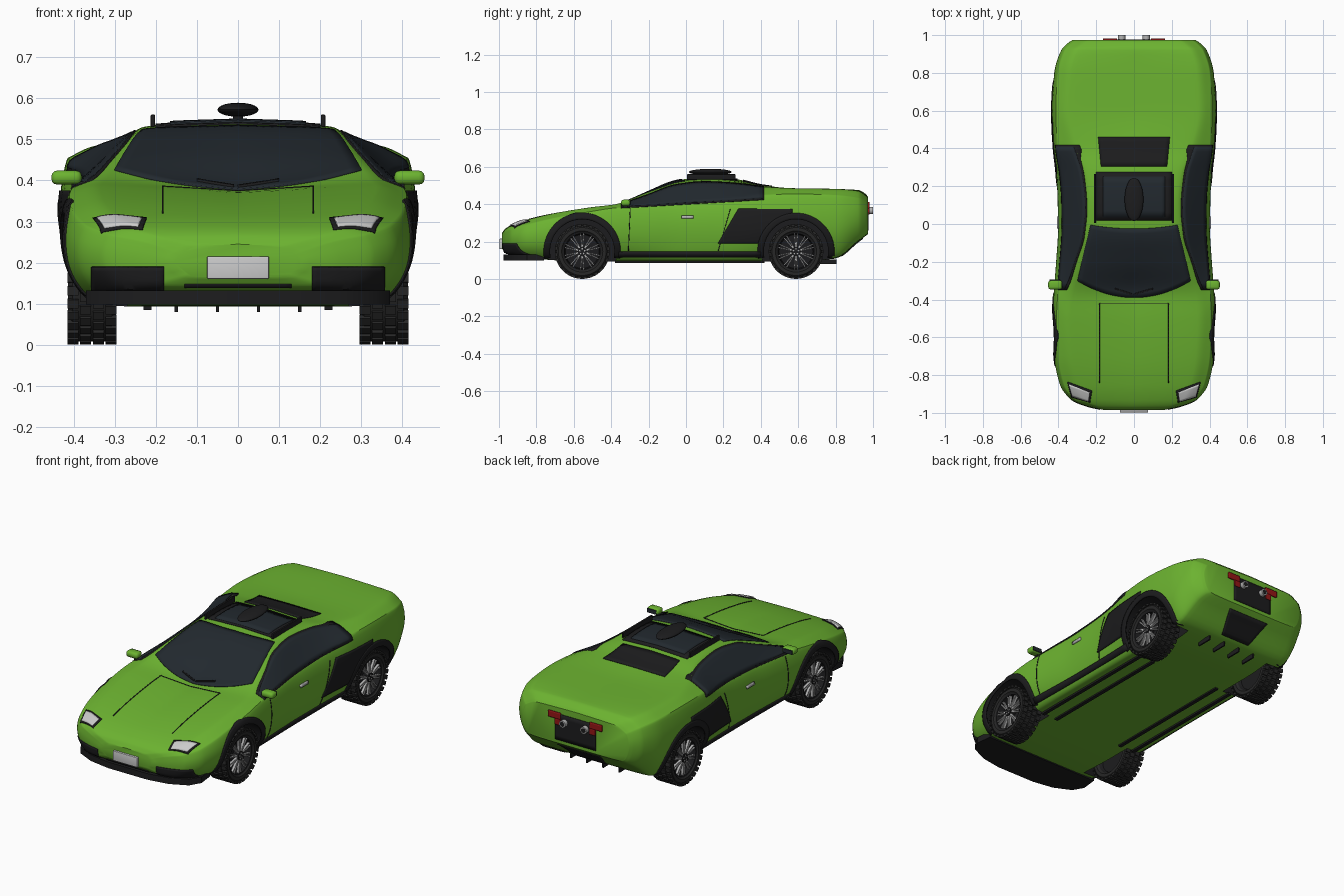
import bpy, bmesh, math
from mathutils import Vector, Matrix
from mathutils.bvhtree import BVHTree

if "Cube" in bpy.data.objects:
    bpy.data.objects.remove(bpy.data.objects["Cube"])


def material(name, *rgb):
    m = bpy.data.materials.new(name)
    m.diffuse_color = (*rgb, 1)
    m.use_nodes = True
    m.node_tree.nodes["Principled BSDF"].inputs["Base Color"].default_value = m.diffuse_color
    return m


GREEN = material("green_paint", .15, .45, .03)
BLACK = material("black_trim", .012, .012, .013)
GLASS = material("dark_glass", .016, .022, .028)
RUBBER = material("rubber", .02, .02, .02)
SILVER = material("silver", .45, .45, .45)
WHITE = material("lamp_white", .75, .75, .73)
RED = material("lamp_red", .3, .008, .008)


def add(name, verts, faces, mat, mirror=False):
    me = bpy.data.meshes.new(name)
    me.from_pydata([tuple(v) for v in verts], [], faces)
    me.materials.append(mat)
    ob = bpy.data.objects.new(name, me)
    bpy.context.collection.objects.link(ob)
    if mirror:
        ob.modifiers.new("mirror", 'MIRROR')
    return ob


def from_bm(name, bm, mat, mirror=False):
    ob = add(name, [], [], mat, mirror)
    bmesh.ops.recalc_face_normals(bm, faces=bm.faces)
    bm.to_mesh(ob.data)
    bm.free()
    return ob


def box(name, c, s, mat, mirror=False, bevel=0):
    bm = bmesh.new()
    bmesh.ops.create_cube(bm, size=1, matrix=Matrix.Translation(c) @ Matrix.Diagonal((*s, 1)))
    if bevel:
        bmesh.ops.bevel(bm, geom=bm.edges[:], offset=bevel, segments=3, profile=.5, affect='EDGES')
    return from_bm(name, bm, mat, mirror)


def ball(name, c, s, mat, mirror=False):
    bm = bmesh.new()
    bmesh.ops.create_uvsphere(bm, u_segments=24, v_segments=14, radius=1,
                              matrix=Matrix.Translation(c) @ Matrix.Diagonal((*s, 1)))
    return from_bm(name, bm, mat, mirror)


def rod(name, c, r, length, axis, mat, mirror=False, n=20):
    bm = bmesh.new()
    rot = Vector((0, 0, 1)).rotation_difference(Vector(axis)).to_matrix().to_4x4()
    bmesh.ops.create_cone(bm, cap_ends=True, segments=n, radius1=r, radius2=r, depth=length,
                          matrix=Matrix.Translation(c) @ rot)
    return from_bm(name, bm, mat, mirror)


def curve(pts, x):
    """Monotone cubic through rows of (x, values...)."""
    i = max(k for k in range(len(pts) - 1) if k == 0 or pts[k][0] <= x)
    h = pts[i + 1][0] - pts[i][0]
    t = (x - pts[i][0]) / h
    out = []
    for c in range(1, len(pts[0])):
        d = [(b[c] - a[c]) / (b[0] - a[0]) for a, b in zip(pts, pts[1:])]
        def slope(k):
            if k == 0 or k == len(d):
                return d[min(k, len(d) - 1)]
            a, b = d[k - 1], d[k]
            return 2 * a * b / (a + b) if a * b > 0 else 0
        p, q = pts[i][c], pts[i + 1][c]
        out.append((2*t**3 - 3*t*t + 1) * p + (t**3 - 2*t*t + t) * h * slope(i)
                   + (3*t*t - 2*t**3) * q + (t**3 - t*t) * h * slope(i + 1))
    return out


# Body stations: y, floor z, floor half width, half width, belt z, roof half width, roof edge z, centre z
ST = [(-.985, .165, .13, .16, .22, .11, .24, .245), (-.965, .14, .23, .25, .25, .2, .265, .27),
      (-.93, .13, .30, .335, .268, .27, .287, .29), (-.85, .115, .35, .395, .29, .31, .317, .317),
      (-.7, .1, .37, .425, .325, .34, .354, .347), (-.5, .093, .37, .433, .36, .35, .387, .37),
      (-.38, .093, .37, .428, .378, .335, .402, .377), (-.2, .093, .37, .415, .387, .285, .468, .468),
      (-.03, .093, .37, .405, .395, .247, .523, .531), (.13, .093, .37, .407, .405, .237, .535, .543),
      (.27, .093, .37, .415, .42, .255, .523, .533), (.41, .093, .37, .43, .445, .315, .495, .502),
      (.6, .093, .37, .437, .452, .355, .486, .482), (.8, .11, .37, .425, .445, .345, .483, .48),
      (.92, .2, .345, .388, .43, .31, .472, .476), (.96, .23, .32, .35, .41, .27, .447, .455),
      (.973, .24, .3, .33, .40, .25, .435, .44)]


def ring(y):
    zb, wb, w, zt, wr, zr, zc = curve(ST, y)
    h, wf = zt - zb, w - .018
    p = [(0, zb), (wb * .9, zb), (wb, zb + .012), (w - .008, zb + .35 * h), (w, zb + .7 * h), (wf, zt),
         (wf + (wr - wf) * .2, zt + (zr - zt) * .2), (wr + (wf - wr) * .12, zr - (zr - zt) * .12),
         (wr * .92, zr + (zc - zr) * .12), (0, zc)]
    for _ in range(2):
        q = [p[0]]
        for a, b in zip(p, p[1:]):
            q += [(a[0]*.75 + b[0]*.25, a[1]*.75 + b[1]*.25), (a[0]*.25 + b[0]*.75, a[1]*.25 + b[1]*.75)]
        p = q + [p[-1]]
    return [Vector((x, y, z)) for x, z in p] + [Vector((-x, y, z)) for x, z in p[-2:0:-1]]


ys = [a[0] + (b[0] - a[0]) * k / 5 for a, b in zip(ST, ST[1:]) for k in range(5)] + [ST[-1][0]]
rings = [ring(y) for y in ys]
n = len(rings[0])
verts = [v for r in rings for v in r]
faces = [(i*n + j, i*n + (j+1) % n, (i+1)*n + (j+1) % n, (i+1)*n + j)
         for i in range(len(ys) - 1) for j in range(n)]
faces += [tuple(range(n)), tuple(range((len(ys)-1)*n, len(ys)*n))]
TREE = BVHTree.FromPolygons(verts, faces)
bm = bmesh.new()
tmp = add("tmp", verts, faces, GREEN)
bm.from_mesh(tmp.data)
bpy.data.objects.remove(tmp)
body = from_bm("body", bm, GREEN)
body.data.materials.append(BLACK)

# Wheel arches cut from the body
WY, WZ = (-.555, .588), .147
bm = bmesh.new()
for y in WY:
    for s in (-1, 1):
        bmesh.ops.create_cone(bm, cap_ends=True, segments=48, radius1=.185, radius2=.185, depth=.26,
                              matrix=Matrix.Translation((s*.4, y, WZ)) @ Matrix.Rotation(math.pi/2, 4, 'Y'))
cutter = from_bm("arch_cutter", bm, BLACK)
cutter.hide_render = True
mod = body.modifiers.new("arches", 'BOOLEAN')
mod.operation, mod.object, mod.solver = 'DIFFERENCE', cutter, 'EXACT'
bpy.context.view_layer.objects.active = body
bpy.ops.object.modifier_apply(modifier="arches")
bpy.data.objects.remove(cutter)
for p in body.data.polygons:
    c = p.center
    arch = abs(c.x) > .26 and min(math.hypot(c.y - y, c.z - WZ) for y in WY) < .1855
    p.material_index = 1 if arch else 0

TOP, SIDE, FRONT, REAR, UNDER = map(Vector, ((0, 0, -1), (-1, 0, 0), (0, 1, 0), (0, -1, 0), (0, 0, 1)))


def panel(name, f, d, mat, mirror=False, nu=16, nv=6, off=.004):
    """Panel laid onto the body: f(u, v) gives the 2D outline, projected along d."""
    vs = []
    for i in range(nu + 1):
        for j in range(nv + 1):
            a, b = f(i / nu, j / nv)
            o = Vector((a, b, 0)) if d.z else Vector((0, a, b)) if d.x else Vector((a, 0, b))
            hit = TREE.ray_cast(o - d * 2, d)
            if hit[0] is None:
                hit = TREE.find_nearest(o - d * .4)
            nor = hit[1] if hit[1].dot(d) < 0 else -hit[1]
            vs.append(hit[0] + nor * off)
    m = nv + 1
    fs = [(i*m + j, (i+1)*m + j, (i+1)*m + j+1, i*m + j+1) for i in range(nu) for j in range(nv)]
    a, b, c = (vs[k] for k in fs[len(fs) // 2][:3])
    if (b - a).cross(c - b).dot(d) > 0:
        fs = [g[::-1] for g in fs]
    ob = add(name, vs, fs, mat)
    sol = ob.modifiers.new("thickness", 'SOLIDIFY')
    sol.thickness, sol.offset = off + .002, -1
    if mirror:
        ob.modifiers.new("mirror", 'MIRROR')
    return ob


def quad(p, q, r, s):
    return lambda u, v: tuple((p[k]*(1-u) + q[k]*u) * (1-v) + (s[k]*(1-u) + r[k]*u) * v for k in (0, 1))


def rect(a0, b0, a1, b1):
    return quad((a0, b0), (a1, b0), (a1, b1), (a0, b1))


# Glass
def windshield(u, v):
    s = 2*u - 1
    return s * (.3 - .07*v), (-.39 + .09*s*s) * (1-v) + (-.025 + .02*s*s) * v


def side_glass(grow):
    edge = [(-.36, .39), (-.2, .447), (-.05, .5), (.1, .515), (.25, .508), (.42, .488)]
    def f(u, v):
        y = -.34 - grow + (.75 + 2*grow) * u
        lo, hi = .386 + .045*u - grow, curve(edge, y)[0] + grow * .7
        return y, lo + (hi - lo) * v
    return f


panel("windshield", windshield, TOP, GLASS, nu=24, nv=14)
panel("side_window_frame", side_glass(.008), SIDE, BLACK, True, 28, 8, .003)
panel("side_window", side_glass(0), SIDE, GLASS, True, 28, 8, .005)
panel("rear_window", quad((-.175, .305), (.175, .305), (.19, .46), (-.19, .46)), TOP, BLACK)
panel("roof_panel", rect(-.2, .02, .2, .275), TOP, BLACK, off=.004)
panel("sunroof", rect(-.165, .035, .165, .25), TOP, GLASS, off=.008)

# Roof fittings
box("roof_rail", (.207, .135, .545), (.011, .26, .03), BLACK, True, .003)
ball("roof_pod", (0, .13, .572), (.05, .115, .017), BLACK)
rod("roof_pod_stem", (0, .13, .55), .012, .03, (0, 0, 1), BLACK)

# Hood seams and wipers
panel("hood_side_seam", rect(.181, -.84, .185, -.42), TOP, BLACK, True, 1, 20, .002)
panel("hood_rear_seam", rect(-.183, -.422, .183, -.418), TOP, BLACK, off=.002)
panel("wiper_right", quad((.0, -.375), (.1, -.345), (.1, -.337), (0, -.367)), TOP, BLACK, off=.01)
panel("wiper_left", quad((-.1, -.345), (-.01, -.375), (-.01, -.367), (-.1, -.337)), TOP, BLACK, off=.01)

# Front lamps, bumper and plate
panel("headlamp_surround", quad((.232, -.945), (.332, -.915), (.352, -.835), (.222, -.882)), TOP, BLACK, True, off=.004)
panel("headlamp", quad((.242, -.937), (.324, -.91), (.342, -.847), (.234, -.89)), TOP, WHITE, True, off=.008)
ball("hood_lamp_pod", (.14, -.885, .281), (.03, .026, .022), BLACK, True)
ball("hood_lamp", (.14, -.897, .279), (.027, .02, .02), WHITE, True)
panel("front_intake", rect(.18, .128, .355, .19), FRONT, BLACK, True)
panel("bumper_line", rect(-.13, .141, .13, .148), FRONT, BLACK)
box("front_plate", (0, -.987, .188), (.15, .02, .055), WHITE, False, .003)
outline = [(.36, -.76), (.37, -.85), (.335, -.91), (.24, -.955), (.12, -.975)]
outline += [(-x, y) for x, y in outline[::-1]]
k = len(outline)
add("front_splitter", [(x, y, z) for z in (.098, .132) for x, y in outline],
    [tuple(range(k))[::-1], tuple(range(k, 2*k))] + [(i, (i+1) % k, k + (i+1) % k, k + i) for i in range(k)], BLACK)

# Sides: flares, sills, intakes, handles, mirrors
for label, cy in zip(("front", "rear"), WY):
    def flare(u, v, cy=cy):
        a, r = math.radians(-10 + 200*u), .172 + .034*v
        return cy + r * math.cos(a), WZ + r * math.sin(a)
    panel(label + "_arch_flare", flare, SIDE, BLACK, True, 40, 3, .005)


def intake(u, v):
    z = .19 + .185*v
    y1 = .588 - math.sqrt(max(0, .2**2 - (z - WZ)**2))
    y0 = .17 + .11*v
    return y0 + (min(y1, .57) - y0) * u, z


panel("side_intake", intake, SIDE, BLACK, True, 16, 16)
panel("sill_trim", rect(-.36, .118, .4, .147), SIDE, BLACK, True, 20, 2, .006)
panel("door_handle", rect(-.025, .323, .04, .338), SIDE, SILVER, True, 4, 2, .008)
for y0, y1, tag in ((-.3, -.31, "front"), (.235, .17, "rear")):
    panel("door_seam_" + tag, quad((y1, .15), (y1 + .004, .15), (y0 + .004, .375), (y0, .375)), SIDE, BLACK, True, 1, 12, .002)
box("mirror_shell", (.417, -.322, .407), (.074, .05, .034), GREEN, True, .014)
box("mirror_glass", (.42, -.298, .407), (.055, .006, .022), GLASS, True)
box("mirror_stem", (.385, -.325, .39), (.04, .025, .016), BLACK, True)

# Rear panel, lamps, exhausts, underside
panel("rear_panel", rect(-.125, .26, .125, .405), REAR, BLACK)
panel("tail_lamp", rect(.09, .378, .165, .412), REAR, RED, True, off=.008)
panel("tail_lamp_inner", rect(.09, .345, .125, .378), REAR, RED, True, off=.008)
rod("exhaust", (.065, .975, .366), .019, .05, (0, 1, 0), SILVER, True)
rod("exhaust_bore", (.065, .998, .366), .013, .006, (0, 1, 0), BLACK, True)
panel("rear_underpanel", quad((-.09, .83), (.09, .83), (.13, .945), (-.13, .945)), UNDER, BLACK)
for x in (.05, .15):
    box("diffuser_fin", (x, .76, .093), (.008, .09, .025), BLACK, True)
for x in (.22, .31):
    box("underbody_rail", (x, .02, .091), (.02, .8, .012), BLACK, True)


# Wheels
def lathe(profile, seg=48):
    k = len(profile)
    vs = [(x, r * math.cos(2*math.pi*i/seg), r * math.sin(2*math.pi*i/seg)) for i in range(seg) for x, r in profile]
    fs = [(i*k + j, i*k + j+1, (i+1) % seg*k + j+1, (i+1) % seg*k + j) for i in range(seg) for j in range(k - 1)]
    return vs, fs


def blocks(name, items, mat):
    bm = bmesh.new()
    for ang, c, s in items:
        bmesh.ops.create_cube(bm, size=1, matrix=Matrix.Rotation(ang, 4, 'X') @ Matrix.Translation(c) @ Matrix.Diagonal((*s, 1)))
    return from_bm(name, bm, mat)


tau = 2 * math.pi
parts = [
    add("tyre", *lathe([(.048, .1), (.058, .11), (.058, .128), (.048, .139), (-.048, .139),
                        (-.058, .128), (-.058, .11), (-.048, .1), (.048, .1)]), RUBBER),
    blocks("tread", [(tau * (i + .5*(r % 2)) / 28, (-.0465 + .031*r, 0, .14), (.027, .022, .012))
                     for i in range(28) for r in range(4)], RUBBER),
    add("rim", *lathe([(-.048, .1), (-.03, .09), (-.03, .001), (.015, .001), (.015, .09), (.05, .096), (.052, .103)]), BLACK),
    blocks("spokes", [(tau * i / 10 + s*.09, (.04, 0, .058), (.014, .006, .078)) for i in range(10) for s in (-1, 1)], SILVER),
    rod("hub", (.035, 0, 0), .024, .034, (1, 0, 0), BLACK),
    blocks("wheel_nuts", [(tau * i / 5, (.053, 0, .014), (.005, .006, .008)) for i in range(5)], SILVER)]
for part in parts:
    base = part.name
    for i, (s, y) in enumerate((s, y) for s in (1, -1) for y in WY):
        ob = part if i == 0 else bpy.data.objects.new(base + "_%d" % i, part.data)
        if i:
            bpy.context.collection.objects.link(ob)
        ob.location = (s * .355, y, WZ)
        ob.rotation_euler.z = 0 if s > 0 else math.pi

bpy.ops.object.select_all(action='SELECT')
bpy.context.view_layer.objects.active = body
bpy.ops.object.shade_smooth_by_angle(angle=math.radians(35))
